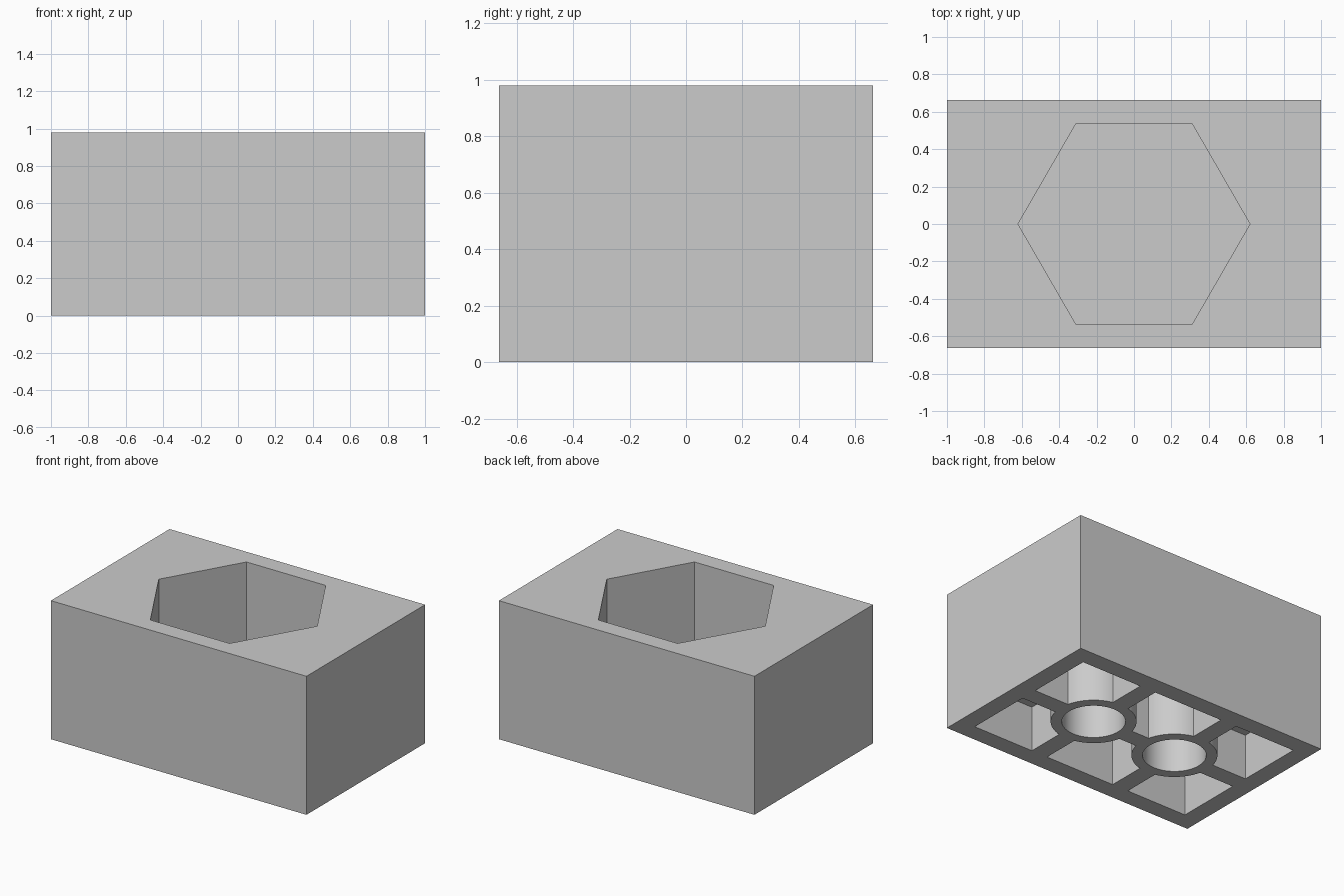
import bpy
import math

cube = bpy.data.objects.get("Cube")
if cube:
    bpy.data.objects.remove(cube, do_unlink=True)

LENGTH, WIDTH, HEIGHT = 2.0, 1.326, 0.98
WALL = 0.126           # outer walls and ribs
PITCH = 0.336          # tube offset from the centre
TUBE_R, BORE_R = 0.274, 0.203
DEPTH = 0.32           # underside recess
HEX_FLOOR = 0.38

grey = bpy.data.materials.new("plain grey")
grey.use_nodes = True
grey.diffuse_color = (0.6, 0.6, 0.6, 1)
grey.node_tree.nodes["Principled BSDF"].inputs["Base Color"].default_value = (0.6, 0.6, 0.6, 1)


def box(name, x0, x1, y0, y1, z0, z1):
    bpy.ops.mesh.primitive_cube_add(size=1, location=((x0 + x1) / 2, (y0 + y1) / 2, (z0 + z1) / 2))
    ob = bpy.context.object
    ob.name = name
    ob.scale = (x1 - x0, y1 - y0, z1 - z0)
    bpy.ops.object.transform_apply(location=True, rotation=True, scale=True)
    return ob


def prism(name, sides, radius, x, z0, z1, turn=0):
    bpy.ops.mesh.primitive_cylinder_add(vertices=sides, radius=radius, depth=z1 - z0,
                                        location=(x, 0, (z0 + z1) / 2), rotation=(0, 0, turn))
    ob = bpy.context.object
    ob.name = name
    bpy.ops.object.transform_apply(location=True, rotation=True, scale=True)
    return ob


def cut(target, cutter):
    mod = target.modifiers.new("cut", 'BOOLEAN')
    mod.operation = 'DIFFERENCE'
    mod.solver = 'EXACT'
    mod.object = cutter
    bpy.context.view_layer.objects.active = target
    bpy.ops.object.modifier_apply(modifier=mod.name)
    bpy.data.objects.remove(cutter, do_unlink=True)


# Solid block
block = box("block", -LENGTH / 2, LENGTH / 2, -WIDTH / 2, WIDTH / 2, 0, HEIGHT)

# Hexagonal socket in the top, corners pointing along x
cut(block, prism("hex_cutter", 6, 0.62, 0, HEX_FLOOR, HEIGHT + 0.2, math.radians(30)))

# Six underside pockets, leaving ribs and round tube walls
inner_x, inner_y, rib = LENGTH / 2 - WALL, WIDTH / 2 - WALL, WALL / 2
columns = [(-inner_x, -PITCH - rib), (-PITCH + rib, PITCH - rib), (PITCH + rib, inner_x)]
for x0, x1 in columns:
    for y0, y1 in ((-inner_y, -rib), (rib, inner_y)):
        pocket = box("pocket_cutter", x0, x1, y0, y1, -0.1, DEPTH)
        for side in (-1, 1):
            # only subtract tubes that touch this pocket
            if x0 < side * PITCH + TUBE_R and x1 > side * PITCH - TUBE_R:
                cut(pocket, prism("tube_cutter", 64, TUBE_R, side * PITCH, -0.3, DEPTH + 0.2))
        cut(block, pocket)

# Tube bores
for side in (-1, 1):
    cut(block, prism("bore_cutter", 64, BORE_R, side * PITCH, -0.1, DEPTH))

# Finish
block.data.materials.clear()
block.data.materials.append(grey)
bpy.ops.object.select_all(action='DESELECT')
block.select_set(True)
bpy.context.view_layer.objects.active = block
bpy.ops.object.shade_smooth_by_angle(angle=math.radians(30))
